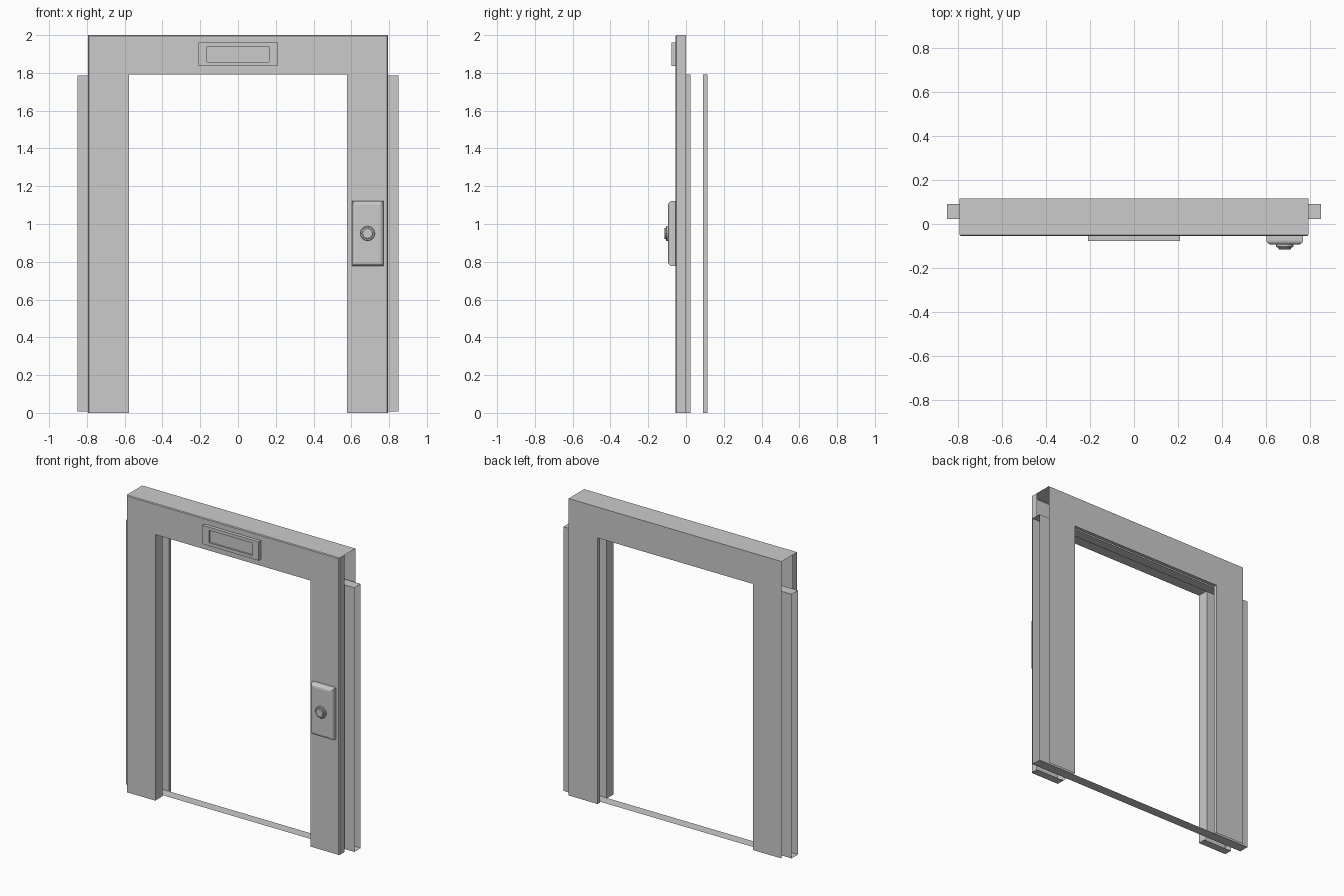
import bpy, bmesh, math
from mathutils import Matrix, Vector

if "Cube" in bpy.data.objects:
    bpy.data.objects.remove(bpy.data.objects["Cube"])

W, w, H, h = 0.794, 0.578, 2.0, 1.792      # outer / inner half width, outer / inner height
FRONT, BACK = -0.055, 0.115
SLOT0, SLOT1 = 0.023, 0.091                # door pocket depth range
T, Z0, Z1 = 0.851, 0.007, 1.786            # pocket half length, bottom, top


def finish(name, bm):
    bmesh.ops.remove_doubles(bm, verts=bm.verts, dist=1e-5)
    bmesh.ops.dissolve_degenerate(bm, edges=bm.edges, dist=1e-5)
    bmesh.ops.recalc_face_normals(bm, faces=bm.faces)
    me = bpy.data.meshes.new(name)
    bm.to_mesh(me)
    bm.free()
    ob = bpy.data.objects.new(name, me)
    bpy.context.collection.objects.link(ob)
    return ob


def face(bm, pts):
    return bm.faces.new([bm.verts.new(p) for p in pts])


def box(bm, x0, x1, y0, y1, z0, z1):
    m = Matrix.Translation(((x0 + x1) / 2, (y0 + y1) / 2, (z0 + z1) / 2))
    m = m @ Matrix.Diagonal((x1 - x0, y1 - y0, z1 - z0, 1))
    return bmesh.ops.create_cube(bm, size=1, matrix=m)["verts"]


def frame_sheet(name, y, depths, c):
    """U-shaped sheet whose edges are folded back to the given y depths."""
    outline = [(-W, 0), (-W, H), (W, H), (W, 0), (w, 0), (w, h), (-w, h), (-w, 0)]
    lim = W - c
    inset = [(max(-lim, min(lim, x)), min(z, H - c)) for x, z in outline]
    bm = bmesh.new()
    face(bm, [(x, y, z) for x, z in inset])
    for i, d in enumerate(depths):
        if d is None:
            continue
        j = (i + 1) % 8
        (ax, az), (bx, bz) = outline[i], outline[j]
        (cx, cz), (dx, dz) = inset[i], inset[j]
        if i < 3 and c:
            face(bm, [(cx, y, cz), (dx, y, dz), (bx, y + c, bz), (ax, y + c, az)])
            face(bm, [(ax, y + c, az), (bx, y + c, bz), (bx, d, bz), (ax, d, az)])
        else:
            face(bm, [(cx, y, cz), (dx, y, dz), (dx, d, dz), (cx, d, cz)])
    return finish(name, bm)


# Front and back surrounds, folded from sheet
frame_sheet("front_surround", FRONT, [0, BACK, 0, 0, SLOT0, SLOT0, SLOT0, 0], 0.005)
frame_sheet("back_surround", BACK, [None, None, None, None, SLOT1, SLOT1, SLOT1, None], 0)

# Sill and head track running the full width
for name, z in (("sill", Z0), ("head_track", Z1)):
    bm = bmesh.new()
    face(bm, [(-T, SLOT0, z), (T, SLOT0, z), (T, SLOT1, z), (-T, SLOT1, z)])
    finish(name, bm)

# Open-ended door pockets on both sides
for side, s in (("left", -1), ("right", 1)):
    bm = bmesh.new()
    for y in (SLOT0, SLOT1):
        face(bm, [(s * w, y, Z0), (s * T, y, Z0), (s * T, y, Z1), (s * w, y, Z1)])
    finish(side + "_door_pocket", bm)

# Indicator plate with recessed window
bm = bmesh.new()
box(bm, -0.209, 0.209, -0.078, FRONT, 1.836, 1.962)
bm.faces.ensure_lookup_table()
f = min(bm.faces, key=lambda q: q.calc_center_median().y)
bmesh.ops.inset_region(bm, faces=[f], thickness=0.03)
for v in f.verts:
    v.co.x = math.copysign(0.163, v.co.x)
r = bmesh.ops.extrude_discrete_faces(bm, faces=[f])
bmesh.ops.translate(bm, verts=r["faces"][0].verts, vec=Vector((0, 0.012, 0)))
finish("indicator_plate", bm)

# Call button plate with rounded front edges
bm = bmesh.new()
box(bm, 0.603, 0.77, -0.094, FRONT, 0.777, 1.122)
edges = [e for e in bm.edges if all(v.co.y < -0.09 for v in e.verts)]
bmesh.ops.bevel(bm, geom=edges, offset=0.02, segments=3, profile=0.5, affect='EDGES')
finish("call_plate", bm)

# Call button: collar and cap
for name, rad, y0, y1 in (("button_collar", 0.039, -0.106, -0.09),
                          ("button_cap", 0.029, -0.115, -0.1)):
    bm = bmesh.new()
    m = Matrix.Translation((0.686, (y0 + y1) / 2, 0.95)) @ Matrix.Rotation(math.pi / 2, 4, 'X')
    bmesh.ops.create_cone(bm, cap_ends=True, segments=16, radius1=rad, radius2=rad,
                          depth=y1 - y0, matrix=m)
    edges = [e for e in bm.edges if all(abs(v.co.y - y0) < 1e-4 for v in e.verts)]
    bmesh.ops.bevel(bm, geom=edges, offset=0.003, segments=1, affect='EDGES')
    finish(name, bm)
